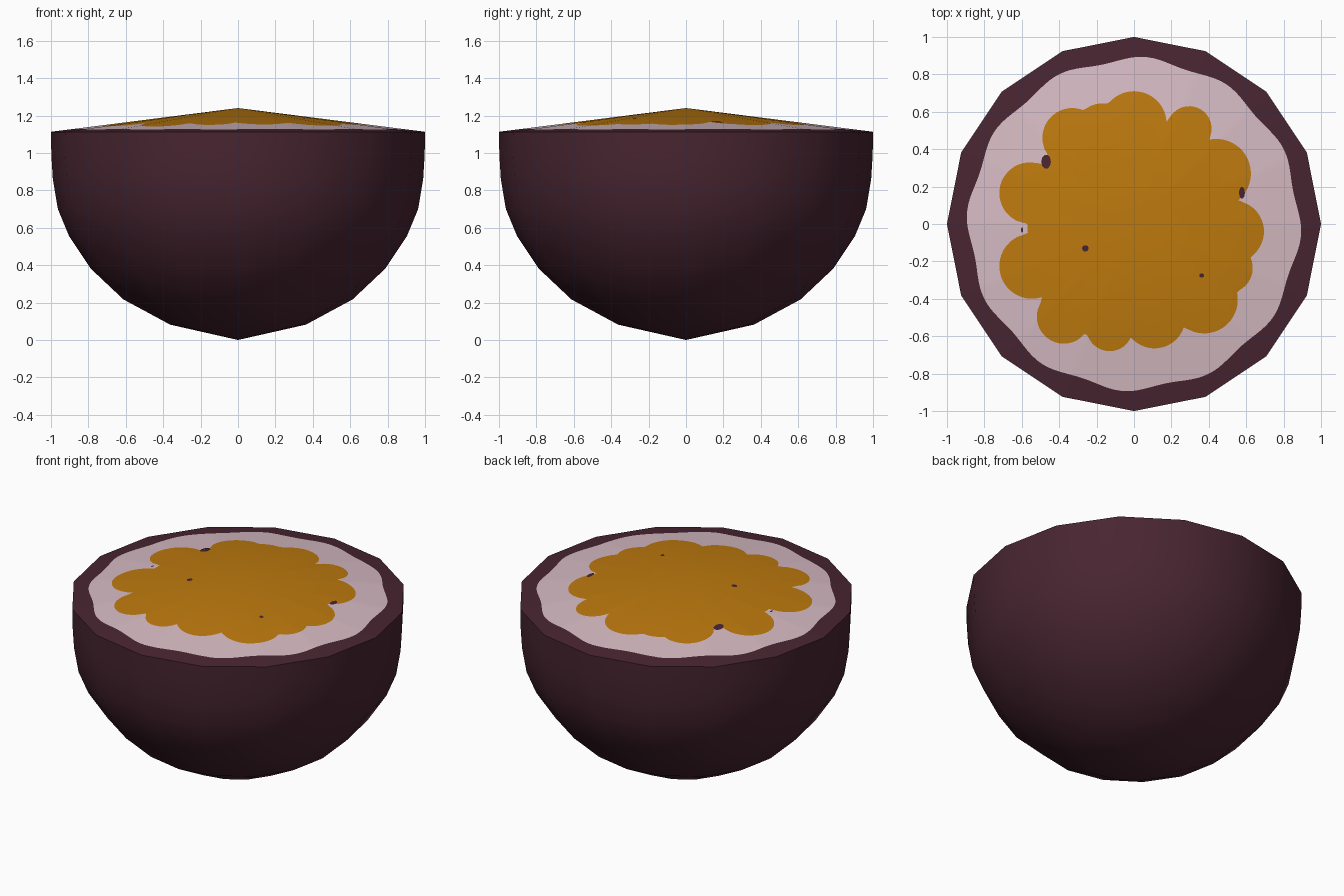
import bpy, bmesh, math

if "Cube" in bpy.data.objects:
    bpy.data.objects.remove(bpy.data.objects["Cube"])

SIDES, SUB = 16, 14
N = SIDES * SUB
RIM_Z, APEX_Z = 1.113, 1.24


def material(name, rgb):
    def lin(c):
        c /= 255
        return c / 12.92 if c <= 0.04045 else ((c + 0.055) / 1.055) ** 2.4
    m = bpy.data.materials.new(name)
    m.diffuse_color = (*[lin(c) for c in rgb], 1)
    m.use_nodes = True
    m.node_tree.nodes["Principled BSDF"].inputs["Base Color"].default_value = m.diffuse_color
    return m


skin = material("dark purple skin", (72, 37, 49))
pith = material("pale pink pith", (214, 187, 195))
pulp = material("amber pulp", (190, 122, 14))


def finish(name, bm, mats, smooth=True):
    me = bpy.data.meshes.new(name)
    bm.to_mesh(me)
    bm.free()
    for m in mats:
        me.materials.append(m)
    ob = bpy.data.objects.new(name, me)
    bpy.context.collection.objects.link(ob)
    if smooth:
        bpy.ops.object.select_all(action='DESELECT')
        ob.select_set(True)
        bpy.context.view_layer.objects.active = ob
        bpy.ops.object.shade_smooth_by_angle(angle=math.radians(35))
    return ob


def sector(a):
    """Angle measured from the middle of the 16-gon side it falls in."""
    step = 2 * math.pi / SIDES
    return (a % step) - step / 2


def edge_radius(a):
    return math.cos(math.pi / SIDES) / math.cos(sector(a))


def top_z(x, y):
    """Height of the shallow 16-sided pyramid that forms the cut face."""
    a, r = math.atan2(y, x), math.hypot(x, y)
    return APEX_Z - (APEX_Z - RIM_Z) * r / edge_radius(a)


# Skin: faceted bowl from a lathe profile
profile = [(0.363, 0.082), (0.613, 0.217), (0.788, 0.382), (0.904, 0.557),
           (0.963, 0.70), (0.99, 0.86), (0.998, 0.99), (1.0, RIM_Z)]
bm = bmesh.new()
tip = bm.verts.new((0, 0, 0))
rings = [[bm.verts.new((r * math.cos(2 * math.pi * i / SIDES),
                        r * math.sin(2 * math.pi * i / SIDES), z))
          for i in range(SIDES)] for r, z in profile]
for i in range(SIDES):
    j = (i + 1) % SIDES
    bm.faces.new((tip, rings[0][j], rings[0][i]))
    for lo, hi in zip(rings, rings[1:]):
        bm.faces.new((lo[i], lo[j], hi[j], hi[i]))
finish("skin_bowl", bm, [skin])

# Cut face: rounded lobes (x, y, radius) outline the pulp
lobes = [(0, 0, 0.57), (0, 0.535, 0.175), (-0.17, 0.5, 0.145),
         (-0.33, 0.46, 0.16), (-0.555, 0.165, 0.165), (-0.545, -0.225, 0.175),
         (-0.375, -0.495, 0.145), (-0.13, -0.555, 0.125), (0.11, -0.5, 0.165),
         (0.375, -0.405, 0.18), (0.5, -0.235, 0.135), (0.53, -0.04, 0.165),
         (0.44, 0.27, 0.185), (0.295, 0.51, 0.12)]


def pulp_radius(a):
    best = 0
    for x, y, r in lobes:
        along = x * math.cos(a) + y * math.sin(a)
        d = r * r - (x * x + y * y - along * along)
        if d > 0:
            best = max(best, along + math.sqrt(d))
    return best


def pith_radius(a):
    return 0.882 + 0.013 * math.cos(12 * (a + math.radians(3.5)))


bm = bmesh.new()
apex = bm.verts.new((0, 0, APEX_Z))
rings = []
for radius in (pulp_radius, pith_radius, edge_radius):
    ring = []
    for i in range(N):
        a = 2 * math.pi * i / N
        x, y = radius(a) * math.cos(a), radius(a) * math.sin(a)
        ring.append(bm.verts.new((x, y, top_z(x, y))))
    rings.append(ring)
for i in range(N):
    j = (i + 1) % N
    bm.faces.new((apex, rings[0][i], rings[0][j])).material_index = 0
    for k in (0, 1):
        f = bm.faces.new((rings[k][i], rings[k + 1][i], rings[k + 1][j], rings[k][j]))
        f.material_index = k + 1
finish("cut_face", bm, [pulp, pith, skin])

# Seeds: thin dark specks lying on the cut face (x, y, half width, half height)
seeds = [(-0.47, 0.333, 0.026, 0.038), (0.577, 0.167, 0.016, 0.032),
         (-0.598, -0.032, 0.006, 0.014), (-0.26, -0.13, 0.018, 0.017),
         (0.362, -0.275, 0.013, 0.012)]
bm = bmesh.new()
for x, y, w, h in seeds:
    pts = [(x + w * math.cos(t * math.pi / 5), y + h * math.sin(t * math.pi / 5))
           for t in range(10)]
    bm.faces.new([bm.verts.new((px, py, top_z(px, py) + 0.003)) for px, py in pts])
finish("seed_specks", bm, [skin], smooth=False)
